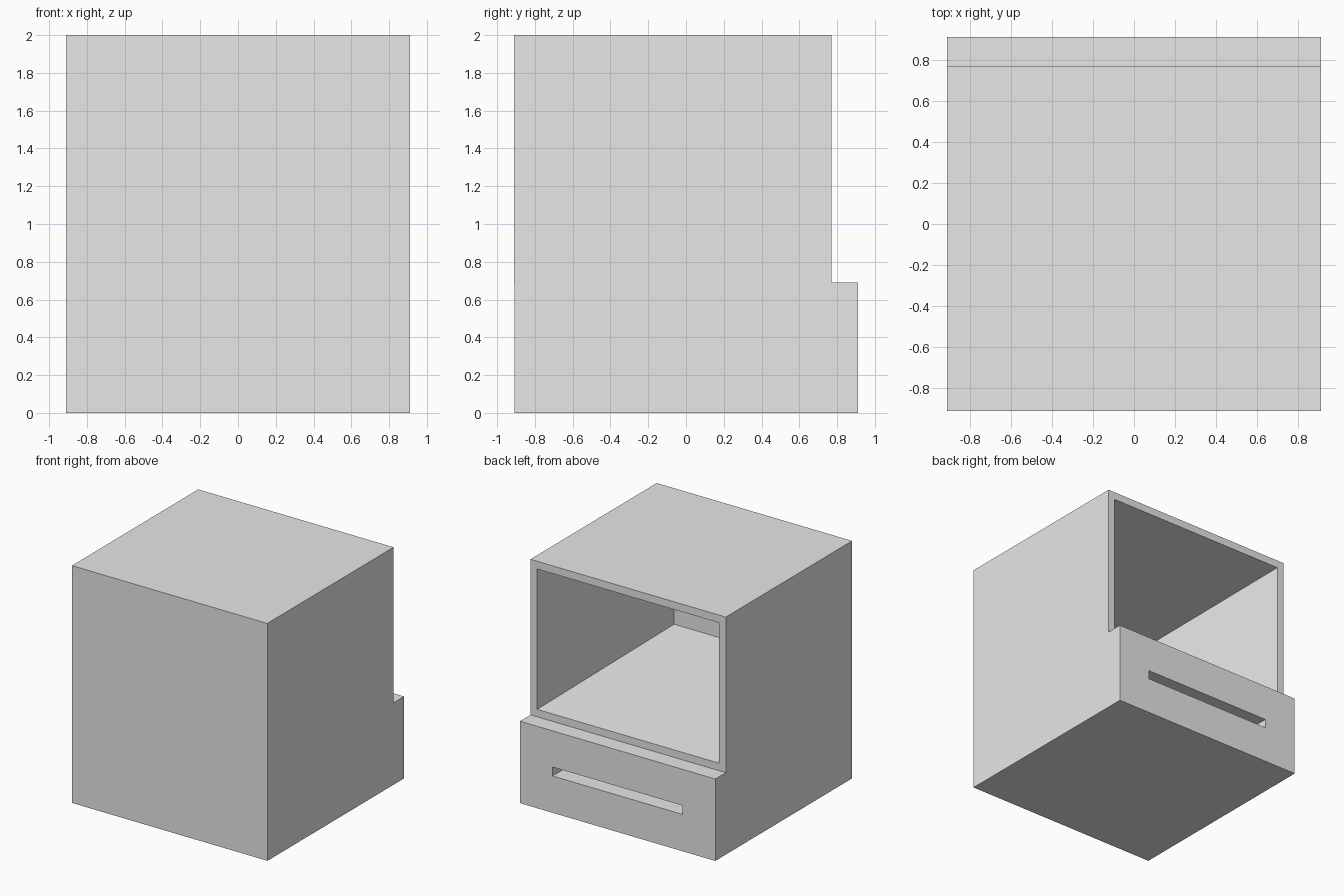
import bpy, bmesh
from mathutils import Vector

if "Cube" in bpy.data.objects:
    bpy.data.objects.remove(bpy.data.objects["Cube"])

grey = bpy.data.materials.new("plain_grey")
grey.diffuse_color = (0.8, 0.8, 0.8, 1)
grey.use_nodes = True
grey.node_tree.nodes["Principled BSDF"].inputs["Base Color"].default_value = grey.diffuse_color


def hollow_box(name, lo, hi, hole, depth, taper):
    """Box whose back (+y) face has a rectangular recess.
    hole = (half width, bottom z, top z); taper narrows the recess inward."""
    bm = bmesh.new()
    bmesh.ops.create_cube(bm, size=1)
    lo, hi = Vector(lo), Vector(hi)
    for v in bm.verts:
        v.co = Vector([lo[i] if v.co[i] < 0 else hi[i] for i in range(3)])
    back = max(bm.faces, key=lambda f: f.calc_center_median().y)

    def fit(face, y, shrink):
        # Snap the face corners to the recess outline
        w, z0, z1 = hole
        mid = face.calc_center_median()
        for v in face.verts:
            sx = 1 if v.co.x > mid.x else -1
            up = v.co.z > mid.z
            v.co = (sx * (w - shrink), y, z1 - shrink if up else z0 + shrink)

    # Rim around the opening
    bmesh.ops.inset_region(bm, faces=[back], thickness=0.02)
    fit(back, hi.y, 0)
    # Walls of the recess
    inner = bmesh.ops.extrude_discrete_faces(bm, faces=[back])["faces"][0]
    fit(inner, hi.y - depth, taper)
    bmesh.ops.recalc_face_normals(bm, faces=bm.faces)

    mesh = bpy.data.meshes.new(name)
    bm.to_mesh(mesh)
    bm.free()
    mesh.materials.append(grey)
    obj = bpy.data.objects.new(name, mesh)
    bpy.context.collection.objects.link(obj)
    return obj


# Open upper compartment, its walls thickening inward
hollow_box("open_compartment", (-0.91, -0.91, 0.69), (0.91, 0.77, 2.0),
           (0.847, 0.753, 1.935), 1.66, 0.113)

# Deeper base with a long narrow slot
hollow_box("slotted_base", (-0.91, -0.907, 0.0), (0.91, 0.91, 0.69),
           (0.605, 0.31, 0.385), 0.4, 0.0)
